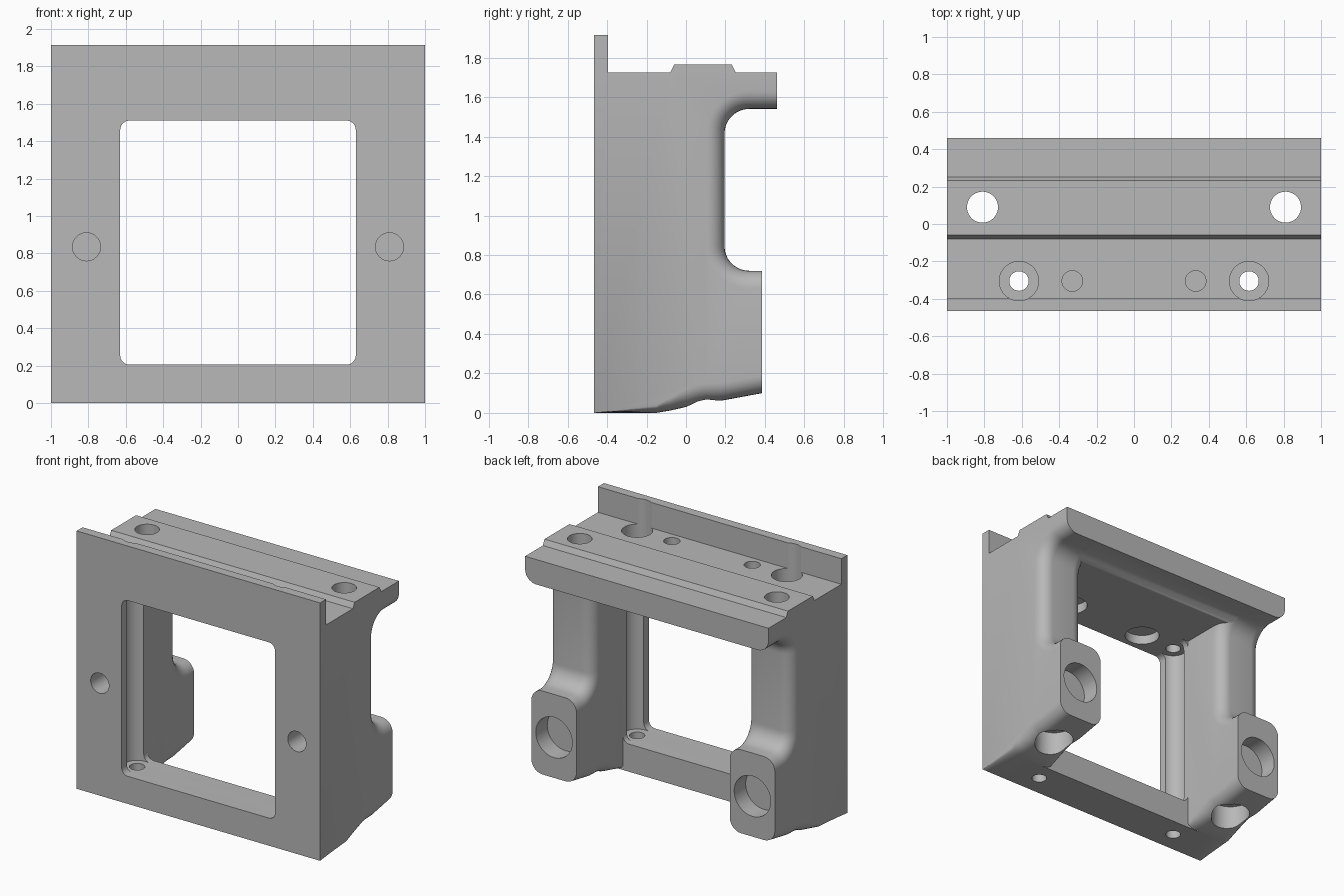
import bpy, bmesh, math
from mathutils import Matrix, Vector

cube = bpy.data.objects.get("Cube")
if cube:
    bpy.data.objects.remove(cube, do_unlink=True)

grey = bpy.data.materials.new("machined_grey")
grey.use_nodes = True
grey.diffuse_color = (0.48, 0.48, 0.48, 1)
grey.node_tree.nodes["Principled BSDF"].inputs["Base Color"].default_value = (0.48, 0.48, 0.48, 1)

FRONT, WALL, EDGE = -0.465, 0.63, 0.09


def add_object(name, bm):
    bmesh.ops.recalc_face_normals(bm, faces=bm.faces)
    mesh = bpy.data.meshes.new(name)
    bm.to_mesh(mesh)
    bm.free()
    mesh.materials.append(grey)
    obj = bpy.data.objects.new(name, mesh)
    bpy.context.collection.objects.link(obj)
    return obj


def loft(name, rings):
    """Closed solid through rings holding equal numbers of points."""
    bm = bmesh.new()
    loops = [[bm.verts.new(p) for p in ring] for ring in rings]
    n = len(loops[0])
    for a, b in zip(loops, loops[1:]):
        for i in range(n):
            j = (i + 1) % n
            bm.faces.new((a[i], a[j], b[j], b[i]))
    bm.faces.new(loops[0])
    bm.faces.new(loops[-1])
    return add_object(name, bm)


def cylinder(name, start, end, radius):
    bm = bmesh.new()
    a, b = Vector(start), Vector(end)
    turn = (b - a).to_track_quat('Z', 'Y').to_matrix().to_4x4()
    bmesh.ops.create_cone(bm, cap_ends=True, segments=40, radius1=radius, radius2=radius,
                          depth=(b - a).length, matrix=Matrix.Translation((a + b) / 2) @ turn)
    return add_object(name, bm)


def combine(target, other, operation):
    mod = target.modifiers.new(operation, 'BOOLEAN')
    mod.operation, mod.solver, mod.object = operation, 'EXACT', other
    bpy.context.view_layer.objects.active = target
    bpy.ops.object.modifier_apply(modifier=mod.name)
    bpy.data.objects.remove(other, do_unlink=True)


def arc(cy, cz, r, a0, a1, steps=9):
    angles = [math.radians(a0 + (a1 - a0) * i / steps) for i in range(steps + 1)]
    return [(cy + r * math.cos(a), cz + r * math.sin(a), math.cos(a), math.sin(a)) for a in angles]


# Shared upper contour: bracket back, raised rib and front lip
top_line = [(0.46, 1.725), (0.252, 1.725), (0.232, 1.765), (-0.06, 1.765),
            (-0.08, 1.725), (-0.395, 1.725), (-0.395, 1.915), (FRONT, 1.915)]

# Leg side profile: position plus the direction in which its edge rounds off
leg_profile = [(FRONT, 0, 0, 0), (-0.15, 0, 0, 0.4), (-0.08, 0.012, 0, 0.7), (0, 0.03, 0, 1),
               (0.06, 0.052, 0, 1), (0.1, 0.06, 0, 1), (0.18, 0.062, 0, 1),
               (0.385, 0.1, 0, 1), (0.385, 0.72, 0, -1)]
leg_profile += arc(0.32, 0.845, 0.125, 270, 180) + arc(0.32, 1.415, 0.125, 180, 90)
leg_profile += [(0.46, 1.54, 0, 1)] + [(y, z, 0, 0) for y, z in top_line]

# Edge rounding as (distance from the side, inset)
steps = [math.radians(90 * i / 7) for i in range(8)]
fillet = [(EDGE * (1 - math.cos(t)), EDGE * (1 - math.sin(t))) for t in steps]
sections = [(WALL + s, d) for s, d in fillet] + [(1 - s, d) for s, d in reversed(fillet)]


def make_leg(name, side):
    return loft(name, [[(side * x, y + d * ny, z + d * nz) for y, z, ny, nz in leg_profile]
                       for x, d in sections])


body = make_leg("camera_free_mount_body", 1)
body.name = "mounting_bracket"

# Front frame with a round-cornered window
frame = loft("front_frame", [[(x, y, z) for x, z in ((-0.8, 0), (0.8, 0), (0.8, 1.6), (-0.8, 1.6))]
                             for y in (FRONT, -0.16)])
corner = 0.05
outline = []
for cx, cz, a in ((WALL - corner, 1.51 - corner, 0), (corner - WALL, 1.51 - corner, 90),
                  (corner - WALL, 0.205 + corner, 180), (WALL - corner, 0.205 + corner, 270)):
    outline += [(p[0], p[1]) for p in arc(cx, cz, corner, a, a + 90, 6)]
window = loft("window_cutter", [[(x, y, z) for x, z in outline] for y in (-0.6, 0)])
combine(frame, window, 'DIFFERENCE')

# Top beam bridging the legs
beam_profile = [(FRONT, 1.51), (0.225, 1.51), (0.25, 1.52), (0.285, 1.54), (0.46, 1.54)] + top_line
beam = loft("top_beam", [[(x, y, z) for y, z in beam_profile] for x in (-0.8, 0.8)])

for part in (make_leg("right_leg", -1), beam, frame):
    combine(body, part, 'UNION')

# Mirrored holes: (x, y, from z, to z, radius)
upright_holes = [
    (0.81, 0.09, -0.2, 2.0, 0.083),       # pin bore through each leg
    (0.81, 0.09, -0.2, 0.2, 0.135),       # wide mouth below
    (0.615, -0.305, -0.2, 2.0, 0.052),    # long bolt hole
    (0.615, -0.305, 1.62, 2.2, 0.105),    # bolt head recess
    (0.615, -0.305, 0.206, 1.509, 0.1),   # groove in the window wall
    (0.33, -0.305, 1.65, 2.0, 0.055),     # small blind hole on top
    (0.33, -0.305, 1.4, 1.58, 0.12),      # recess in the ceiling
]
for side in (-1, 1):
    for x, y, z0, z1, r in upright_holes:
        combine(body, cylinder("hole_cutter", (side * x, y, z0), (side * x, y, z1), r), 'DIFFERENCE')
    # Front blind hole and foot recess
    combine(body, cylinder("front_cutter", (side * 0.81, -0.7, 0.835), (side * 0.81, -0.25, 0.835), 0.075), 'DIFFERENCE')
    combine(body, cylinder("foot_cutter", (side * 0.815, 0.25, 0.4), (side * 0.815, 0.7, 0.4), 0.15), 'DIFFERENCE')

bpy.ops.object.select_all(action='DESELECT')
body.select_set(True)
bpy.context.view_layer.objects.active = body
bpy.ops.object.shade_smooth_by_angle(angle=math.radians(30))
